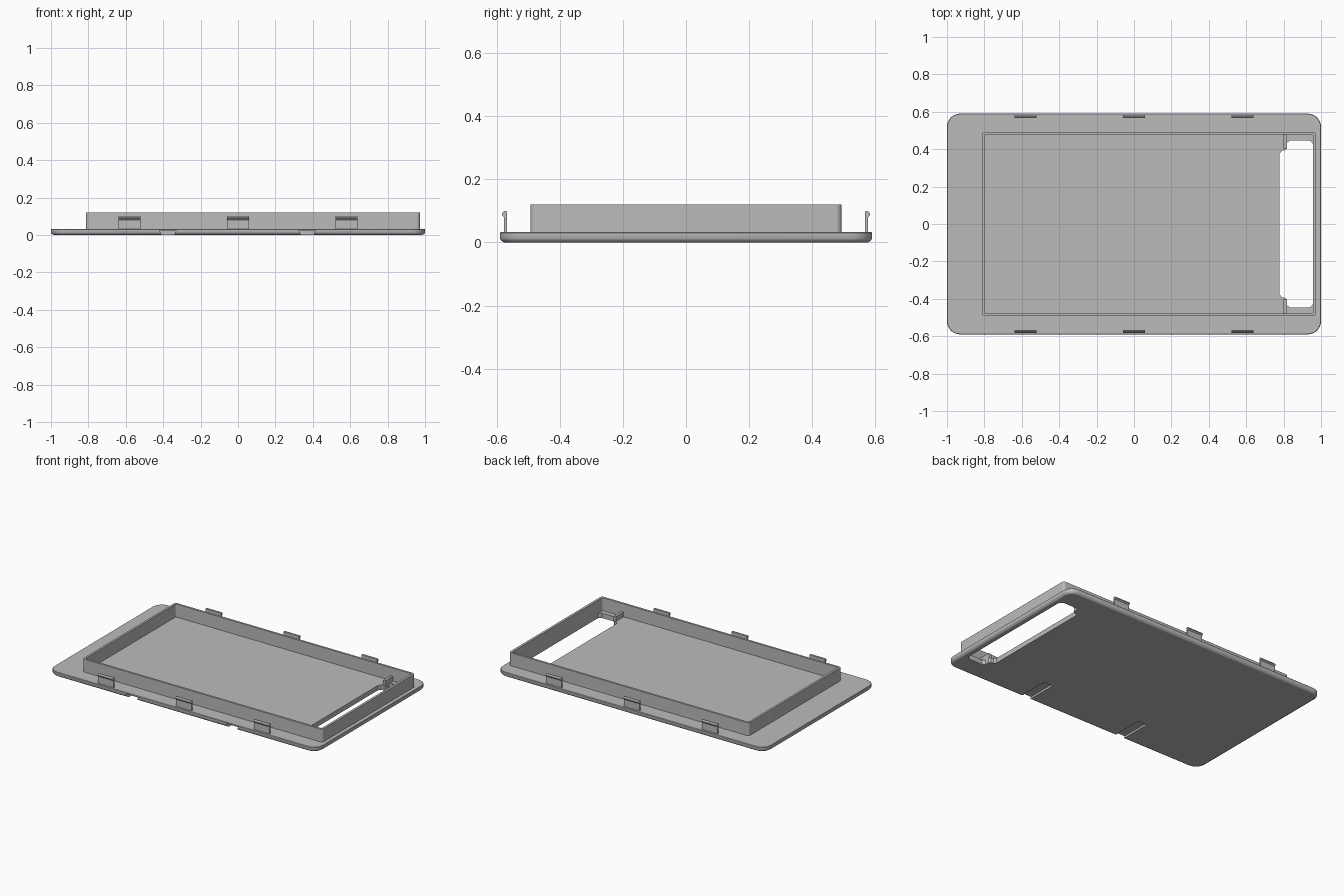
import bpy, bmesh, math
from mathutils import Vector

if "Cube" in bpy.data.objects:
    bpy.data.objects.remove(bpy.data.objects["Cube"])

grey = bpy.data.materials.new("light grey plastic")
grey.use_nodes = True
color = (0.5, 0.5, 0.5, 1)
grey.diffuse_color = color
grey.node_tree.nodes["Principled BSDF"].inputs["Base Color"].default_value = color

FLOOR, RIM_TOP = 0.033, 0.12


def rounded(x0, x1, y0, y1, r, steps=8):
    """Counter-clockwise rounded rectangle."""
    corners = ((x1 - r, y1 - r), (x0 + r, y1 - r), (x0 + r, y0 + r), (x1 - r, y0 + r))
    pts = []
    for q, (cx, cy) in enumerate(corners):
        for s in range(steps + 1):
            a = (q + s / steps) * math.pi / 2
            pts.append((cx + r * math.cos(a), cy + r * math.sin(a)))
    return pts


def loft(name, rings):
    """Closed solid through equal-sized rings of 3D points."""
    bm = bmesh.new()
    loops = [[bm.verts.new(p) for p in ring] for ring in rings]
    n = len(loops[0])
    for a, b in zip(loops, loops[1:]):
        for i in range(n):
            j = (i + 1) % n
            bm.faces.new((a[i], a[j], b[j], b[i]))
    bm.faces.new(loops[0][::-1])
    bm.faces.new(loops[-1])
    bmesh.ops.recalc_face_normals(bm, faces=bm.faces)
    mesh = bpy.data.meshes.new(name)
    bm.to_mesh(mesh)
    bm.free()
    obj = bpy.data.objects.new(name, mesh)
    bpy.context.collection.objects.link(obj)
    mesh.materials.append(grey)
    return obj


def prism(name, pts, z0, z1):
    return loft(name, [[(x, y, z) for x, y in pts] for z in (z0, z1)])


def cut(target, cutter):
    bpy.context.view_layer.objects.active = target
    mod = target.modifiers.new("cut", 'BOOLEAN')
    mod.operation, mod.solver, mod.object = 'DIFFERENCE', 'EXACT', cutter
    bpy.ops.object.modifier_apply(modifier=mod.name)
    bpy.data.objects.remove(cutter)


def smooth(obj):
    bpy.ops.object.select_all(action='DESELECT')
    obj.select_set(True)
    bpy.context.view_layer.objects.active = obj
    bpy.ops.object.shade_smooth_by_angle(angle=math.radians(30))


# Base plate with a chamfered lower edge
layers = []
for inset, z in ((0.014, 0), (0.004, 0.006), (0, 0.013), (0, 0.03), (0.003, FLOOR)):
    outline = rounded(-1 + inset, 1 - inset, -0.59 + inset, 0.59 - inset, 0.07 - inset)
    layers.append([(x, y, z) for x, y in outline])
plate = loft("base_plate", layers)

# Window at one end, stepped at its inner corners
half = [(0.957, 0.43), (0.937, 0.447), (0.835, 0.447), (0.818, 0.435),
        (0.818, 0.405), (0.808, 0.395), (0.79, 0.392), (0.778, 0.375)]
window = half + [(x, -y) for x, y in reversed(half)]
cut(plate, prism("window_cutter", window, -0.1, 0.1))

# Dovetail slots under the front edge
for x in (-0.375, 0.37):
    section = [(x - 0.029, -0.01), (x + 0.029, -0.01), (x + 0.045, 0.024), (x - 0.045, 0.024)]
    cut(plate, loft("slot_cutter", [[(px, y, pz) for px, pz in section] for y in (-0.7, -0.37)]))
smooth(plate)

# Raised rim
rim = prism("raised_rim", rounded(-0.812, 0.973, -0.493, 0.493, 0.018), FLOOR - 0.002, RIM_TOP)
cut(rim, prism("rim_cutter", rounded(-0.798, 0.957, -0.479, 0.479, 0.006), 0, 0.2))
smooth(rim)

for side, label in ((-1, "front"), (1, "back")):
    # Low rib beside each inner window corner
    rib = [(0.8, 0.4), (0.818, 0.4), (0.818, 0.482), (0.8, 0.482)]
    prism(label + "_window_rib", [(x, side * y) for x, y in rib], FLOOR - 0.002, 0.065)

    # Snap clips with an outward hook at the top
    profile = [(0.567, FLOOR - 0.002), (0.577, FLOOR - 0.002), (0.577, 0.08), (0.583, 0.087),
               (0.583, 0.092), (0.576, 0.1), (0.57, 0.1), (0.567, 0.097)]
    for i, x in enumerate((-0.58, 0, 0.58)):
        loft(f"{label}_clip_{i + 1}",
             [[(x + dx, side * y, z) for y, z in profile] for dx in (-0.058, 0.058)])
